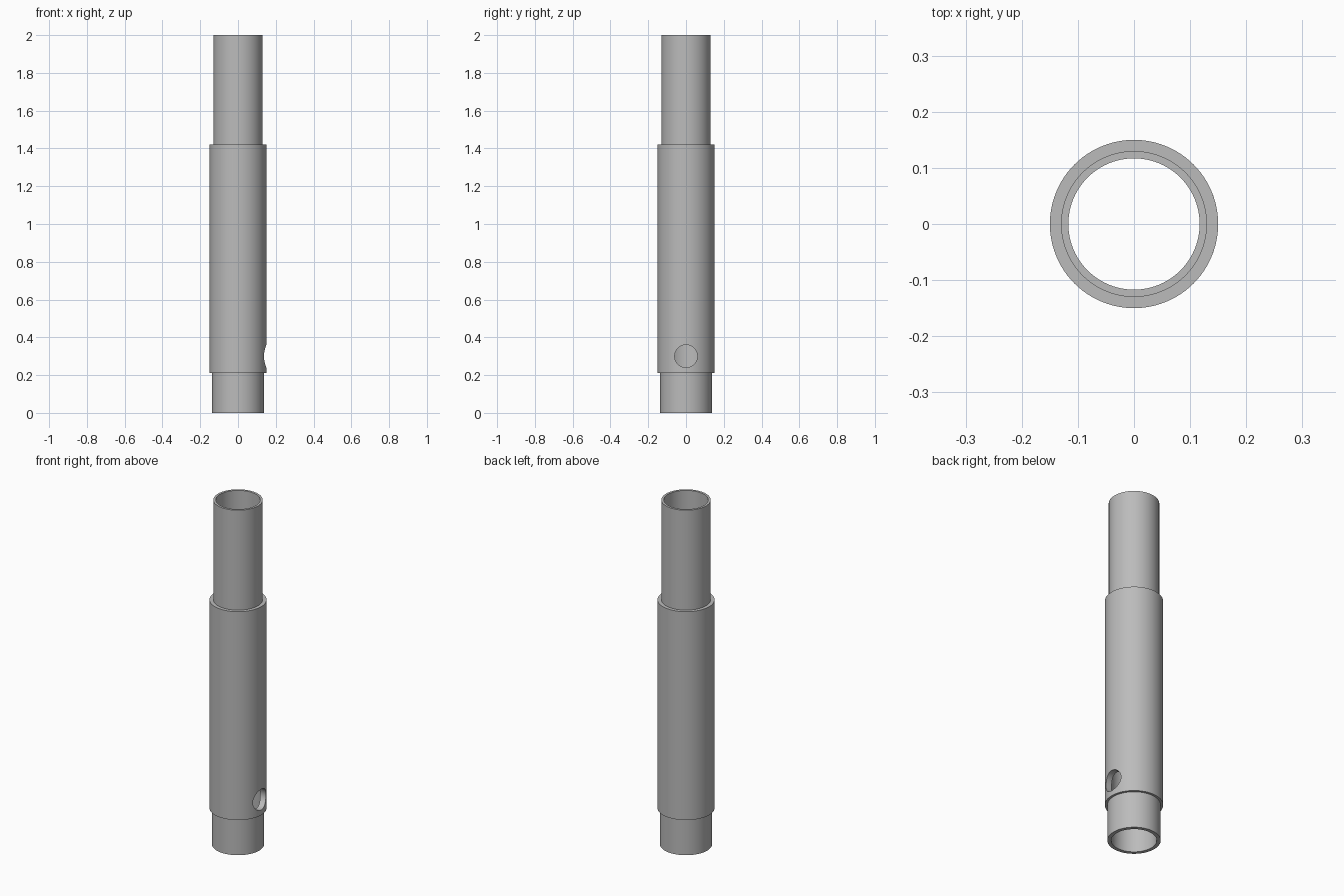
import bpy, bmesh, math

if "Cube" in bpy.data.objects:
    bpy.data.objects.remove(bpy.data.objects["Cube"])

SEGMENTS = 96
BORE = 0.117

steel = bpy.data.materials.new("plain grey")
steel.diffuse_color = (0.5, 0.5, 0.5, 1)
steel.use_nodes = True
steel.node_tree.nodes["Principled BSDF"].inputs["Base Color"].default_value = steel.diffuse_color

# Tube body: one closed profile (radius, height) turned around z
profile = [(BORE, 0), (0.137, 0), (0.137, 0.21), (0.15, 0.21),
           (0.15, 0.23), (0.15, 0.37), (0.15, 1.42), (0.13, 1.42),
           (0.13, 2), (BORE, 2), (BORE, 0.37), (BORE, 0.23)]
bm = bmesh.new()
rings = []
for i in range(SEGMENTS):
    a = 2 * math.pi * i / SEGMENTS
    rings.append([bm.verts.new((r * math.cos(a), r * math.sin(a), z)) for r, z in profile])
for i in range(SEGMENTS):
    p, q = rings[i], rings[(i + 1) % SEGMENTS]
    for j in range(len(profile)):
        k = (j + 1) % len(profile)
        bm.faces.new((p[j], q[j], q[k], p[k]))
bmesh.ops.recalc_face_normals(bm, faces=bm.faces)
mesh = bpy.data.meshes.new("stepped_tube")
bm.to_mesh(mesh)
bm.free()
tube = bpy.data.objects.new("stepped_tube", mesh)
bpy.context.collection.objects.link(tube)
mesh.materials.append(steel)

# Round side hole through the +x wall only
bpy.ops.mesh.primitive_cylinder_add(vertices=64, radius=0.06, depth=0.2,
                                    location=(0.15, 0, 0.3), rotation=(0, math.pi / 2, 0))
cutter = bpy.context.object
cutter.name = "hole_cutter"
cutter.data.materials.append(steel)

bpy.ops.object.select_all(action='DESELECT')
tube.select_set(True)
bpy.context.view_layer.objects.active = tube
cut = tube.modifiers.new("side_hole", 'BOOLEAN')
cut.operation = 'DIFFERENCE'
cut.solver = 'EXACT'
cut.object = cutter
bpy.ops.object.modifier_apply(modifier=cut.name)
bpy.data.objects.remove(cutter)

# Smooth walls with sharp steps and rims
bpy.ops.object.shade_smooth_by_angle(angle=math.radians(30))
